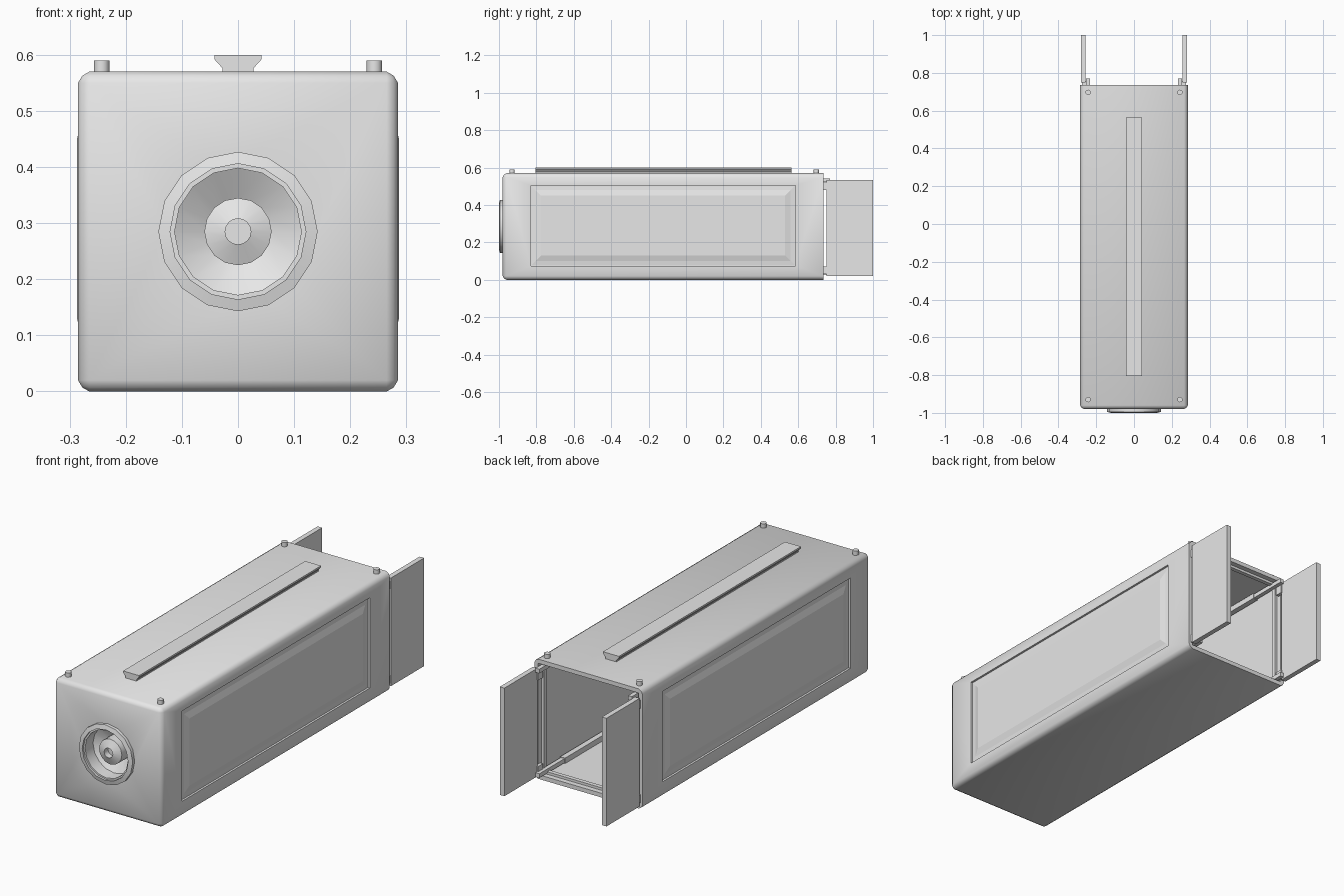
import bpy, bmesh, math
from mathutils import Matrix

cube = bpy.data.objects.get("Cube")
if cube:
    bpy.data.objects.remove(cube, do_unlink=True)

grey = bpy.data.materials.new("light_grey")
grey.use_nodes = True
grey.diffuse_color = (0.8, 0.8, 0.8, 1)
grey.node_tree.nodes["Principled BSDF"].inputs["Base Color"].default_value = (0.8, 0.8, 0.8, 1)


def finish(name, bm):
    bmesh.ops.recalc_face_normals(bm, faces=bm.faces)
    mesh = bpy.data.meshes.new(name)
    bm.to_mesh(mesh)
    bm.free()
    mesh.materials.append(grey)
    obj = bpy.data.objects.new(name, mesh)
    bpy.context.collection.objects.link(obj)
    return obj


def activate(obj):
    bpy.ops.object.select_all(action='DESELECT')
    obj.select_set(True)
    bpy.context.view_layer.objects.active = obj


def smooth(obj, angle=35):
    activate(obj)
    bpy.ops.object.shade_smooth_by_angle(angle=math.radians(angle))


def box(name, x, y, z):
    """Box from (min, max) pairs."""
    bm = bmesh.new()
    bmesh.ops.create_cube(bm, size=1)
    for v in bm.verts:
        v.co = [(a + b) / 2 + c * (b - a) for (a, b), c in zip((x, y, z), v.co)]
    return finish(name, bm)


def mirrored_box(name, x, y, z):
    for side, s in (("left", 1), ("right", -1)):
        box(side + "_" + name, sorted((x[0] * s, x[1] * s)), y, z)


def loft(name, loops, caps=True):
    """Skin between closed loops of points."""
    bm = bmesh.new()
    rings = [[bm.verts.new(p) for p in loop] for loop in loops]
    for a, b in zip(rings, rings[1:]):
        for i in range(len(a)):
            j = (i + 1) % len(a)
            bm.faces.new((a[i], a[j], b[j], b[i]))
    if caps:
        bm.faces.new(rings[0])
        bm.faces.new(rings[-1])
    return finish(name, bm)


def disc(r, y, sides=16, z=0.285):
    turn = [math.tau * i / sides for i in range(sides)]
    return [(r * math.sin(t), y, z + r * math.cos(t)) for t in turn]


def cut(target, cutter):
    mod = target.modifiers.new("cut", 'BOOLEAN')
    mod.operation = 'DIFFERENCE'
    mod.solver = 'EXACT'
    mod.object = cutter
    cutter.hide_render = True
    activate(target)
    bpy.ops.object.modifier_apply(modifier=mod.name)
    bpy.data.objects.remove(cutter, do_unlink=True)


# Hollow casing with softened edges and a crisp open back
body = box("casing", (-0.285, 0.285), (-0.98, 0.735), (0, 0.57))
bm = bmesh.new()
bm.from_mesh(body.data)
edges = [e for e in bm.edges if not all(v.co.y > 0.7 for v in e.verts)]
bmesh.ops.bevel(bm, geom=edges, offset=0.02, segments=2, profile=0.4, affect='EDGES')
bm.to_mesh(body.data)
bm.free()
cut(body, box("cavity", (-0.265, 0.265), (-0.86, 0.8), (0.02, 0.55)))
cut(body, loft("socket_hole", [disc(0.13, -1.1), disc(0.13, -0.88)]))
for s in (1, -1):
    cut(body, box("panel_hole", sorted((s * 0.275, s * 0.3)), (-0.83, 0.585), (0.075, 0.505)))
smooth(body, 40)


# Raised side panels
def panel_loop(x, inset):
    y0, y1, z0, z1 = -0.825 + inset, 0.58 - inset, 0.08 + inset, 0.5 - inset
    return [(x, y0, z0), (x, y1, z0), (x, y1, z1), (x, y0, z1)]


for side, s in (("left", 1), ("right", -1)):
    loft(side + "_panel", [panel_loop(s * 0.27, 0), panel_loop(s * 0.277, 0),
                           panel_loop(s * 0.279, 0.02), panel_loop(s * 0.287, 0.05)])

# Front socket with rim, bowl and bored hub
profile = [(0.023, -0.945), (0.023, -0.975), (0.06, -0.96), (0.06, -0.9),
           (0.113, -0.93), (0.113, -0.99), (0.121, -0.99), (0.121, -1.0),
           (0.142, -0.995), (0.142, -0.97)]
smooth(loft("front_socket", [disc(r, y) for r, y in profile], caps=False))
loft("hub_bore_floor", [disc(0.024, -0.945), disc(0.024, -0.94)])

# Flared rail along the top
half = [(0.028, 0.565), (0.028, 0.576), (0.032, 0.581), (0.042, 0.592), (0.042, 0.6)]
section = half + [(-x, z) for x, z in reversed(half)]
loft("top_rail", [[(x, y, z) for x, z in section] for y in (-0.805, 0.565)])

# Pegs at the top corners
for end, y in (("front", -0.93), ("back", 0.697)):
    for side, x in (("left", 0.243), ("right", -0.243)):
        bm = bmesh.new()
        bmesh.ops.create_cone(bm, cap_ends=True, segments=12, radius1=0.014,
                              radius2=0.014, depth=0.03,
                              matrix=Matrix.Translation((x, y, 0.575)))
        smooth(finish(f"{end}_{side}_peg", bm))

# Back doors, their hinges, and the telescoping rods in each corner
mirrored_box("door", (0.257, 0.281), (0.75, 1.0), (0.02, 0.535))
mirrored_box("door_frame", (0.252, 0.27), (0.69, 0.71), (0.015, 0.555))
for level, z in (("lower", 0.035), ("upper", 0.533)):
    mirrored_box(level + "_rod", (0.234, 0.254), (0.5, 0.77), (z - 0.01, z + 0.01))
    mirrored_box(level + "_rod_sleeve", (0.231, 0.257), (-0.86, 0.58), (z - 0.013, z + 0.013))
    hinge_z = 0.05 if level == "lower" else 0.5
    mirrored_box(level + "_hinge", (0.25, 0.275), (0.72, 0.756), (hinge_z - 0.02, hinge_z + 0.02))
    box(level + "_frame_bar", (-0.265, 0.265), (0.69, 0.71),
        (0.015, 0.032) if level == "lower" else (0.538, 0.555))
